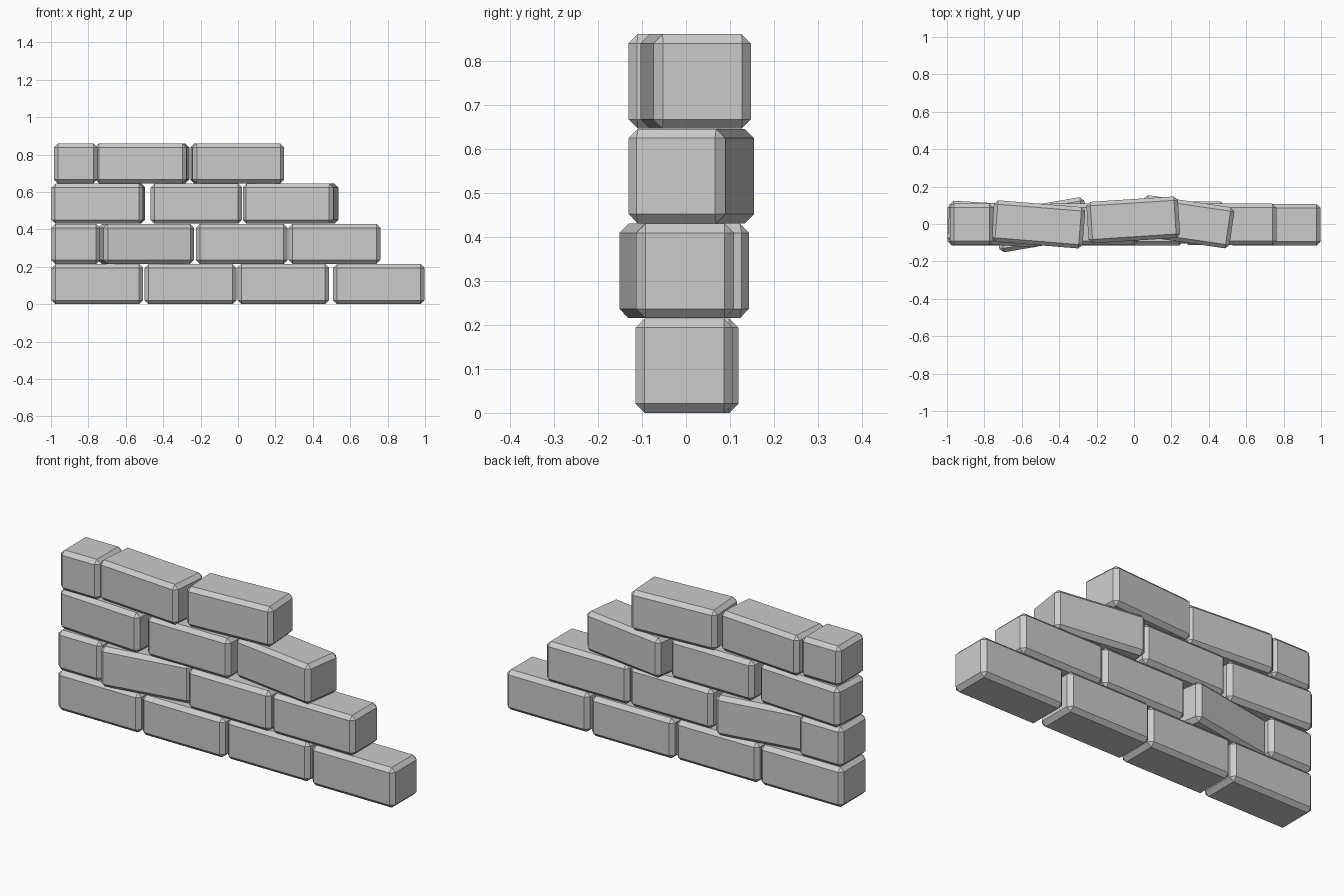
import bpy, bmesh
from math import radians
from mathutils import Matrix

if "Cube" in bpy.data.objects:
    bpy.data.objects.remove(bpy.data.objects["Cube"])

DEPTH, HEIGHT, PITCH, CHAMFER = 0.222, 0.2145, 0.2152, 0.021
FULL, HALF_LOW, HALF_TOP = 0.49, 0.26, 0.232


def brick(name, length, x, y, row, turn):
    """Chamfered block, turned about the vertical axis."""
    bm = bmesh.new()
    bmesh.ops.create_cube(bm, size=1, matrix=Matrix.Diagonal((length, DEPTH, HEIGHT, 1)))
    bmesh.ops.bevel(bm, geom=bm.edges[:], offset=CHAMFER, offset_type='OFFSET',
                    segments=1, profile=0.5, affect='EDGES')
    mesh = bpy.data.meshes.new(name)
    bm.to_mesh(mesh)
    bm.free()
    ob = bpy.data.objects.new(name, mesh)
    ob.location = (x, y, row * PITCH + HEIGHT / 2)
    ob.rotation_euler.z = radians(turn)
    bpy.context.collection.objects.link(ob)


# Each course: (length, centre x, centre y, turn in degrees)
courses = [
    # bottom course
    [(FULL, -0.752, -0.003, 0), (FULL, -0.254, -0.003, 0),
     (FULL, 0.242, 0.008, 0), (FULL, 0.753, -0.004, 0)],
    # second course, starting with a half brick
    [(HALF_LOW, -0.867, -0.003, 0), (FULL, -0.493, -0.004, 9.7),
     (FULL, 0.02, -0.003, 0), (FULL, 0.516, -0.002, 0)],
    # third course
    [(FULL, -0.747, 0.0, -3.5), (FULL, -0.223, -0.002, 0),
     (FULL, 0.281, 0.012, -8.3)],
    # top course, starting with a half brick
    [(HALF_TOP, -0.868, -0.001, 0), (FULL, -0.512, -0.002, -4.6),
     (FULL, -0.004, 0.022, 3.7)],
]

for row, course in enumerate(courses):
    for i, (length, x, y, turn) in enumerate(course):
        brick(f"brick_row{row + 1}_{i + 1}", length, x, y, row, turn)
